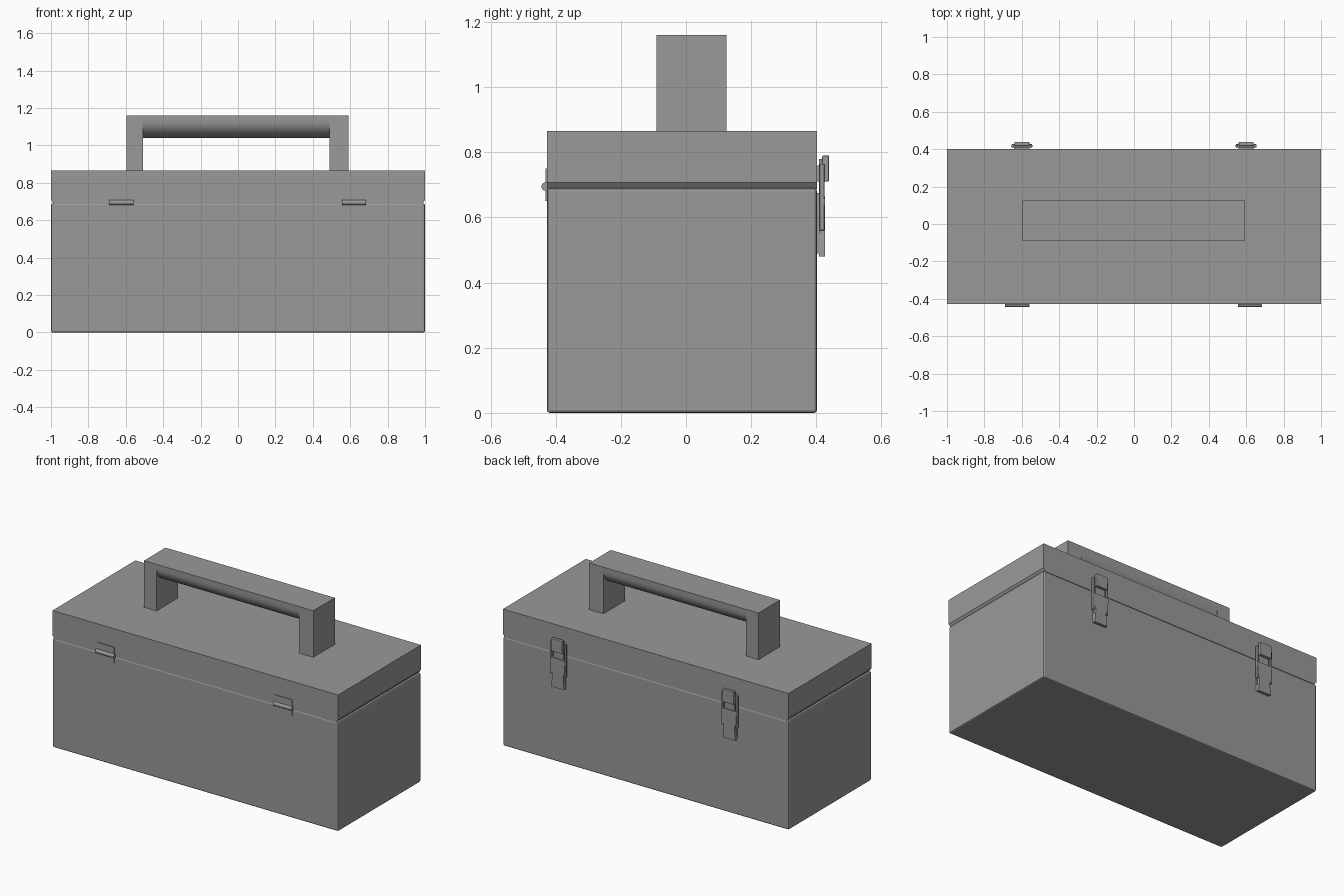
import bpy, bmesh, math
from mathutils import Vector

cube = bpy.data.objects.get("Cube")
if cube:
    bpy.data.objects.remove(cube, do_unlink=True)

grey = bpy.data.materials.new("plain_grey")
grey.use_nodes = True
GREY = (0.32, 0.32, 0.32, 1)
grey.diffuse_color = GREY
grey.node_tree.nodes["Principled BSDF"].inputs["Base Color"].default_value = GREY

FRONT, BACK = -0.427, 0.402


def finish(name, bm, bevel=0, segments=2, smooth=False):
    bmesh.ops.recalc_face_normals(bm, faces=bm.faces)
    mesh = bpy.data.meshes.new(name)
    bm.to_mesh(mesh)
    bm.free()
    mesh.materials.append(grey)
    ob = bpy.data.objects.new(name, mesh)
    bpy.context.collection.objects.link(ob)
    if bevel:
        mod = ob.modifiers.new("soft_edges", 'BEVEL')
        mod.width = bevel
        mod.segments = segments
    if smooth:
        bpy.ops.object.select_all(action='DESELECT')
        ob.select_set(True)
        bpy.context.view_layer.objects.active = ob
        bpy.ops.object.shade_smooth_by_angle(angle=math.radians(35))
    return ob


def box(name, x, y, z, bevel=0):
    bm = bmesh.new()
    bmesh.ops.create_cube(bm, size=1)
    for v in bm.verts:
        v.co = [lo + (c + 0.5) * (hi - lo) for c, (lo, hi) in zip(v.co, (x, y, z))]
    return finish(name, bm, bevel)


def prism(name, points, axis, start, end, bevel=0, smooth=False):
    """Extrude a 2D outline along x (outline y,z) or along y (outline x,z)."""
    bm = bmesh.new()
    place = (lambda p: (start, p[0], p[1])) if axis == 'X' else (lambda p: (p[0], start, p[1]))
    face = bm.faces.new([bm.verts.new(place(p)) for p in points])
    new = bmesh.ops.extrude_face_region(bm, geom=[face])["geom"]
    step = Vector((end - start, 0, 0)) if axis == 'X' else Vector((0, end - start, 0))
    bmesh.ops.translate(bm, vec=step, verts=[g for g in new if isinstance(g, bmesh.types.BMVert)])
    return finish(name, bm, bevel, smooth=smooth)


# Body with softened edges, lid with undercut ends
box("body", (-1, 1), (FRONT, BACK), (0, 0.69), 0.009)
prism("lid", [(-0.985, 0.688), (0.985, 0.688), (1, 0.708), (1, 0.865),
              (-1, 0.865), (-1, 0.708)], 'Y', FRONT, BACK)

# Handle: two posts and a grip with a rounded underside
H_FRONT, H_BACK = -0.09, 0.125
box("handle_post_right", (-0.595, -0.507), (H_FRONT, H_BACK), (0.865, 1.16))
box("handle_post_left", (0.49, 0.59), (H_FRONT, H_BACK), (0.865, 1.16))
mid, half = (H_FRONT + H_BACK) / 2, (H_BACK - H_FRONT) / 2
arc = [(mid + half * math.cos(a), 1.13 - 0.09 * math.sin(a))
       for a in (math.pi * i / 20 for i in range(21))]
prism("handle_grip", [(H_FRONT, 1.16), (H_BACK, 1.16)] + arc, 'X', -0.507, 0.49, smooth=True)

for side, s in (("left", 1), ("right", -1)):
    # Hinge: thin leaf plate and round knuckle
    hx = 0.62 if s > 0 else -0.625
    box("hinge_leaf_" + side, (hx - 0.06, hx + 0.06), (FRONT - 0.005, FRONT + 0.01), (0.65, 0.75))
    ring = [(-0.431 + 0.013 * math.cos(a), 0.695 + 0.013 * math.sin(a))
            for a in (math.tau * i / 16 for i in range(16))]
    prism("hinge_knuckle_" + side, ring, 'X', hx - 0.065, hx + 0.065, smooth=True)

    # Latch: base plates, strap with side rails, hook and flared lever
    lx = 0.6 * s

    def across(width):
        return (lx - width / 2, lx + width / 2)

    box("latch_body_plate_" + side, across(0.085), (BACK - 0.005, 0.41), (0.49, 0.675))
    box("latch_lid_plate_" + side, across(0.085), (BACK - 0.005, 0.411), (0.71, 0.76))
    box("latch_strap_" + side, across(0.07), (0.408, 0.42), (0.56, 0.78))
    for r in (-1, 1):
        cx = lx + 0.05 * r
        box("latch_rail_" + side, (cx - 0.006, cx + 0.006), (0.41, 0.425), (0.56, 0.765), 0.003)
    box("latch_crossbar_" + side, across(0.11), (0.41, 0.427), (0.635, 0.66), 0.003)
    box("latch_hook_" + side, across(0.08), (0.418, 0.439), (0.71, 0.79), 0.003)
    lever = [(lx - 0.045, 0.48), (lx + 0.045, 0.48), (lx + 0.037, 0.56), (lx + 0.05, 0.59),
             (lx + 0.05, 0.665), (lx - 0.05, 0.665), (lx - 0.05, 0.59), (lx - 0.037, 0.56)]
    prism("latch_lever_" + side, lever, 'Y', 0.409, 0.427)
